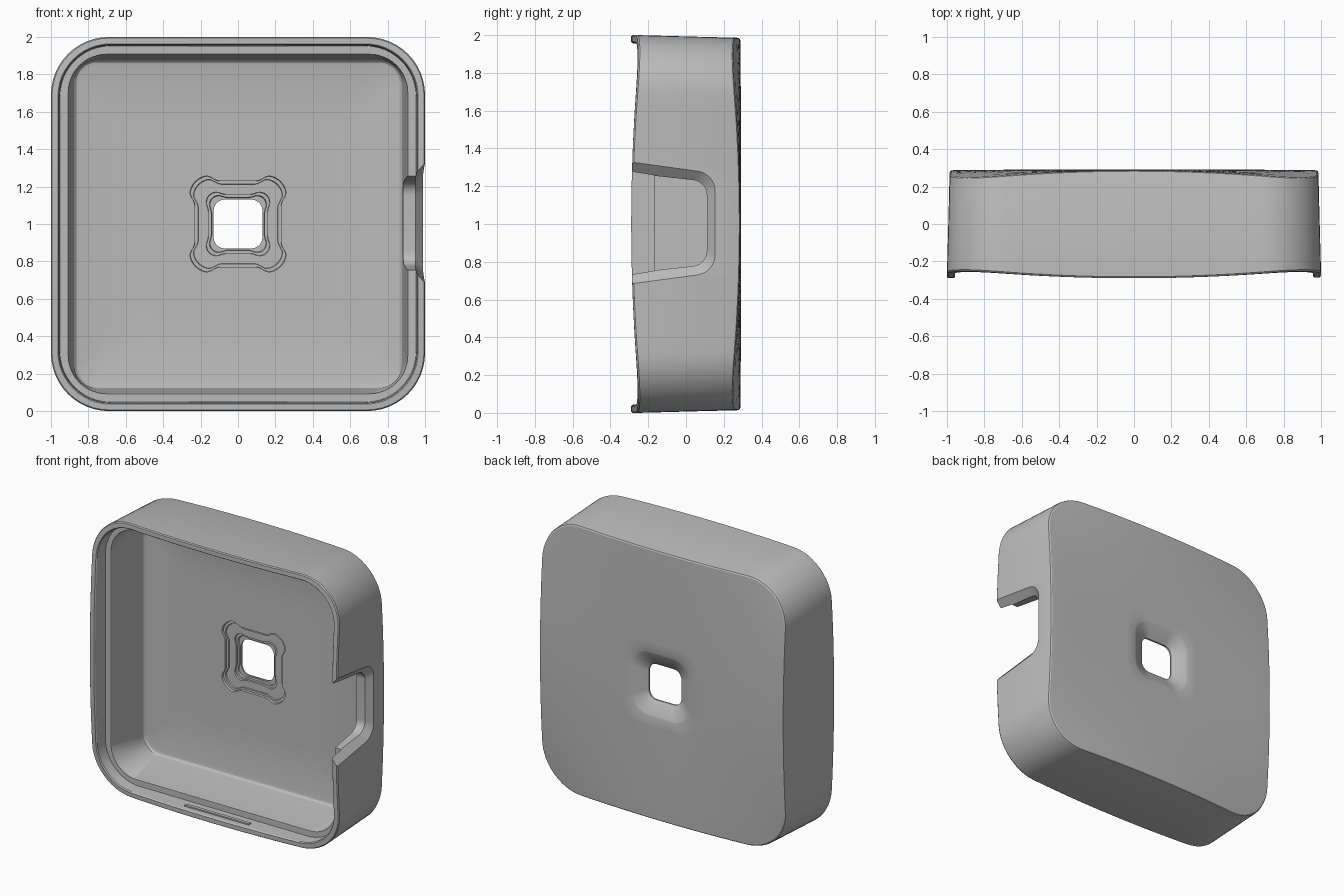
import bpy, bmesh
from math import sin, cos, pi

if "Cube" in bpy.data.objects:
    bpy.data.objects.remove(bpy.data.objects["Cube"])

SIDE, ARC = 20, 12   # segments per straight side and per corner

grey = bpy.data.materials.new("Plain grey")
grey.use_nodes = True
grey.diffuse_color = (0.5, 0.5, 0.5, 1)
grey.node_tree.nodes["Principled BSDF"].inputs["Base Color"].default_value = (0.5, 0.5, 0.5, 1)


def rounded_square(half, radius, lobe=0):
    """Outline points, optionally swollen at the corners by a fraction."""
    c = half - radius
    pts = []
    for q in range(4):
        quarter = [(c + radius * cos(a), c + radius * sin(a))
                   for a in (pi / 2 * i / ARC for i in range(ARC + 1))]
        quarter += [(c - 2 * c * i / SIDE, half) for i in range(1, SIDE)]
        for x, z in quarter:
            for _ in range(q):
                x, z = -z, x
            ratio = min(abs(x), abs(z)) / max(abs(x), abs(z))
            t = min(1, max(0, (ratio - 0.45) / 0.2))
            k = 1 + lobe * t * t * (3 - 2 * t)
            pts.append((x * k, z * k))
    return pts


def corner_drop(x, z):
    return 0.04 * (x * z / 0.85) ** 2


# Ways in which a ring sits in depth
def flat(y):
    return lambda x, z: y


def rim(inset=0):
    return lambda x, z: -0.29 + inset + corner_drop(x, z)


def back(inset=0):
    return lambda x, z: 0.292 - inset - corner_drop(x, z) - 0.004 * (x * x + z * z)


def new_object(name, bm):
    bmesh.ops.recalc_face_normals(bm, faces=bm.faces)
    mesh = bpy.data.meshes.new(name)
    bm.to_mesh(mesh)
    bm.free()
    mesh.materials.append(grey)
    obj = bpy.data.objects.new(name, mesh)
    bpy.context.collection.objects.link(obj)
    return obj


def loft(name, rings, closed):
    """Skin a list of equal-length point rings."""
    bm = bmesh.new()
    loops = [[bm.verts.new(p) for p in ring] for ring in rings]
    pairs = list(zip(loops, loops[1:]))
    if closed:
        pairs.append((loops[-1], loops[0]))
    else:
        bm.faces.new(loops[0])
        bm.faces.new(loops[-1])
    for a, b in pairs:
        for i in range(len(a)):
            j = (i + 1) % len(a)
            bm.faces.new((a[i], a[j], b[j], b[i]))
    return new_object(name, bm)


# Housing section, from the front rim round the outside and back in
section = [
    (0.994, 0.305, 0, rim()),
    (1.0, 0.31, 0, rim(0.008)),
    (0.986, 0.31, 0, back(0.016)),
    (0.983, 0.31, 0, back(0.006)),
    (0.975, 0.305, 0, back(0.001)),
]
for i in range(1, 11):   # domed back
    t = i / 10
    section.append((0.975 + (0.235 - 0.975) * t, 0.305 + (0.13 - 0.305) * t, 0, back()))
section += [
    # funnel and square hole
    (0.225, 0.125, 0, back(0.004)),
    (0.137, 0.068, 0, flat(0.246)),
    (0.131, 0.062, 0, flat(0.24)),
    (0.131, 0.062, 0, flat(0.228)),
    # stepped lobed recess on the inside
    (0.140, 0.045, 0.07, flat(0.228)),
    (0.143, 0.045, 0.07, flat(0.216)),
    (0.157, 0.05, 0.07, flat(0.216)),
    (0.159, 0.05, 0.07, flat(0.205)),
    (0.212, 0.085, 0.12, flat(0.205)),
    (0.214, 0.085, 0.12, flat(0.196)),
    (0.229, 0.095, 0.12, flat(0.196)),
    (0.231, 0.095, 0.12, flat(0.18)),
]
section += [
    # floor, filleted into the cavity wall
    (0.5, 0.1, 0, flat(0.18)),
    (0.845, 0.1, 0, flat(0.18)),
    (0.864, 0.11, 0, flat(0.175)),
    (0.876, 0.12, 0, flat(0.162)),
    (0.88, 0.125, 0, flat(0.14)),
    (0.905, 0.2, 0, flat(-0.165)),
    # ledge and thin lip
    (0.908, 0.205, 0, flat(-0.17)),
    (0.952, 0.27, 0, flat(-0.17)),
    (0.957, 0.275, 0, rim(0.008)),
    (0.963, 0.28, 0, rim()),
]
rings = [[(x, depth(x, z), z + 1) for x, z in rounded_square(half, r, lobe)]
         for half, r, lobe, depth in section]
housing = loft("housing", rings, True)


# Cable notch through the left wall, flared on the outside
def notch_ring(x, grow):
    r, end, half = 0.08 + grow * 0.6, 0.11 + grow, 0.228 + grow
    side = [(-0.4, half + 0.048)]
    side += [(end - r + r * sin(a), half - r + r * cos(a))
             for a in (0.1 + (pi / 2 - 0.1) * i / 10 for i in range(11))]
    return [(x, y, 1.005 + z) for y, z in side] + [(x, y, 1.005 - z) for y, z in reversed(side)]


cutter = loft("notch_cutter", [notch_ring(0.8, 0), notch_ring(0.95, 0),
                               notch_ring(1.05, 0.115)], False)
cutter.hide_render = True
cut = housing.modifiers.new("notch", 'BOOLEAN')
cut.operation = 'DIFFERENCE'
cut.solver = 'EXACT'
cut.object = cutter
bpy.context.view_layer.objects.active = housing
housing.select_set(True)
bpy.ops.object.modifier_apply(modifier="notch")
bpy.data.objects.remove(cutter)

bpy.ops.object.select_all(action='DESELECT')
housing.select_set(True)
bpy.ops.object.shade_smooth_by_angle(angle=pi / 7)

# Snap ridges inside the top and bottom of the lip
for name, z in (("bottom_snap_ridge", 0.047), ("top_snap_ridge", 1.953)):
    bm = bmesh.new()
    bmesh.ops.create_cube(bm, size=1)
    for v in bm.verts:
        v.co = (v.co.x * 0.52, -0.235 + v.co.y * 0.025, z + v.co.z * 0.014)
    new_object(name, bm)
